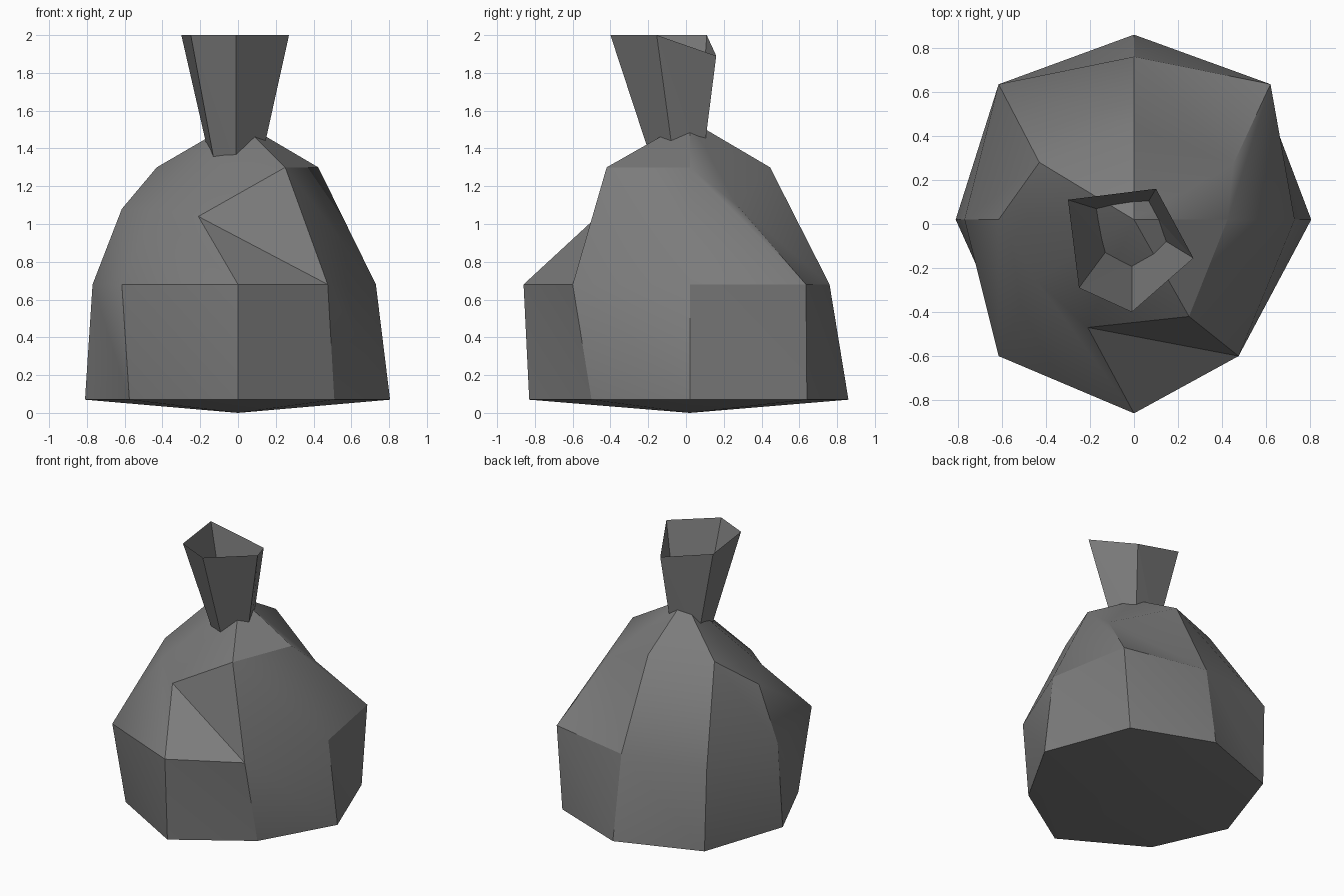
import bpy
import bmesh
import math

default_cube = bpy.data.objects.get("Cube")
if default_cube:
    bpy.data.objects.remove(default_cube, do_unlink=True)

# Cloth material
cloth = bpy.data.materials.new("grey cloth")
cloth.use_nodes = True
cloth.diffuse_color = (0.2, 0.2, 0.2, 1)
cloth.node_tree.nodes["Principled BSDF"].inputs["Base Color"].default_value = cloth.diffuse_color


def add_ring(bm, points, height=None):
    """Add one loop of vertices, level when a height is given."""
    return [bm.verts.new(p if height is None else (*p, height)) for p in points]


def bridge(bm, lower, upper):
    """Join two loops with triangles, all folded the same way."""
    for i in range(len(lower)):
        j = (i + 1) % len(lower)
        bm.faces.new((lower[i], lower[j], upper[i]))
        bm.faces.new((lower[j], upper[j], upper[i]))


def close_ring(bm, ring, tip, flip=False):
    """Close a loop with a fan of triangles around a tip."""
    centre = bm.verts.new(tip)
    for a, b in zip(ring, ring[1:] + ring[:1]):
        bm.faces.new((b, a, centre) if flip else (a, b, centre))


def finish(bm, name):
    mesh = bpy.data.meshes.new(name)
    bm.to_mesh(mesh)
    bm.free()
    mesh.materials.append(cloth)
    obj = bpy.data.objects.new(name, mesh)
    bpy.context.collection.objects.link(obj)
    return obj


# Sack body: three uneven eight-sided loops, counter-clockwise from the front
bm = bmesh.new()
base = add_ring(bm, [(0, -.83), (.51, -.5), (.805, .02), (.57, .64),
                     (0, .86), (-.6, .64), (-.81, .02), (-.575, -.5)], .07)
belly = add_ring(bm, [(0, -.86), (.475, -.6), (.73, .02), (.62, .635),
                      (0, .76), (-.615, .635), (-.77, .02), (-.615, -.6)], .68)
shoulder = add_ring(bm, [(-.21, -.47, 1.04), (.25, -.42, 1.3), (.425, .02, 1.3),
                         (.45, .27, 1.1), (0, .445, 1.3), (-.43, .28, 1.3),
                         (-.615, .02, 1.08), (-.45, -.25, 1.08)])
bridge(bm, base, belly)
bridge(bm, belly, shoulder)
close_ring(bm, base, (0, .02, 0), flip=True)
close_ring(bm, shoulder, (0, .02, 1.55))
body = finish(bm, "sack_body")

bpy.context.view_layer.objects.active = body
body.select_set(True)
bpy.ops.object.shade_smooth_by_angle(angle=math.radians(30))

# Gathered neck: open, flaring five-sided tube sunk into the body
bm = bmesh.new()
tie = add_ring(bm, [(-.14, .06), (-.12, -.115), (-.01, -.17),
                    (.115, -.06), (.055, .085)], 1.3)
mouth = add_ring(bm, [(-.3, .11, 2), (-.25, -.29, 2), (-.01, -.4, 2),
                      (.27, -.155, 2), (.1, .16, 1.89)])
bridge(bm, tie, mouth)
finish(bm, "sack_neck")
